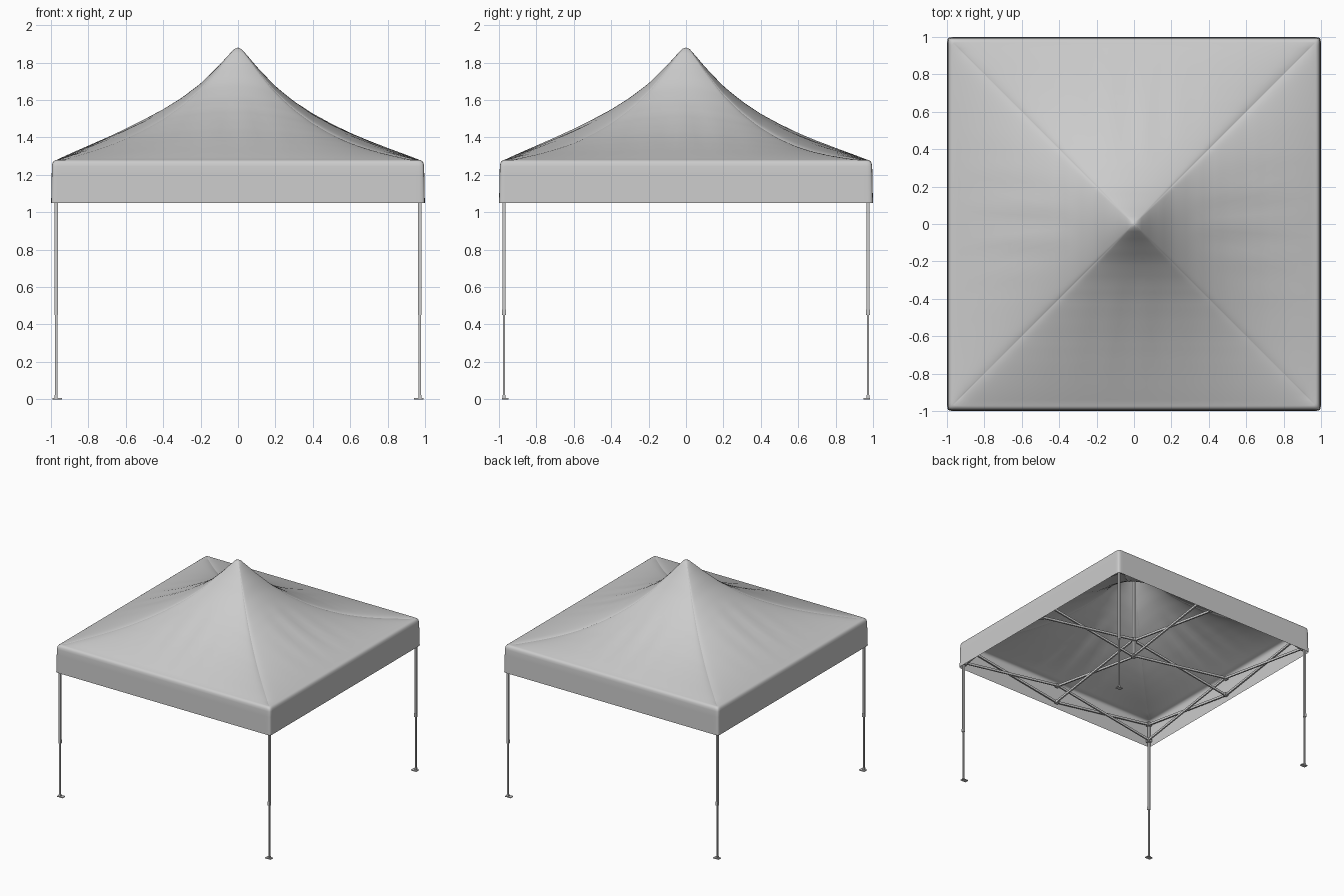
import bpy, bmesh, math
from mathutils import Vector

if "Cube" in bpy.data.objects:
    bpy.data.objects.remove(bpy.data.objects["Cube"])


def finish(bm, name, angle=35):
    me = bpy.data.meshes.new(name)
    bmesh.ops.recalc_face_normals(bm, faces=bm.faces)
    bm.to_mesh(me)
    bm.free()
    ob = bpy.data.objects.new(name, me)
    bpy.context.collection.objects.link(ob)
    bpy.ops.object.select_all(action='DESELECT')
    ob.select_set(True)
    bpy.context.view_layer.objects.active = ob
    bpy.ops.object.shade_smooth_by_angle(angle=math.radians(angle))
    return ob


def box(bm, centre, size):
    for v in bmesh.ops.create_cube(bm, size=1)['verts']:
        v.co = Vector(centre) + Vector([a * b for a, b in zip(v.co, size)])


def bar(bm, a, b, w=0.012, h=0.019):
    # rectangular tube between two points
    a, b = Vector(a), Vector(b)
    d = b - a
    side = d.cross(Vector((0, 0, 1))).normalized()
    up = side.cross(d).normalized()
    for v in bmesh.ops.create_cube(bm, size=1)['verts']:
        c = v.co.copy()
        v.co = (a + b) / 2 + d * c.x + side * (c.y * w) + up * (c.z * h)


# roof profile: distance from the axis, height
PROFILE = [(0, 1.88), (0.02, 1.872), (0.06, 1.828), (0.1, 1.782), (0.2, 1.68), (0.3, 1.602),
           (0.4, 1.537), (0.5, 1.482), (0.6, 1.432), (0.7, 1.388), (0.8, 1.347),
           (0.9, 1.308), (0.97, 1.28)]


def profile(r):
    for (r0, z0), (r1, z1) in zip(PROFILE, PROFILE[1:]):
        if r <= r1:
            return z0 + (z1 - z0) * (r - r0) / (r1 - r0)
    return PROFILE[-1][1]


def roof_z(x, y, r, t, side):
    # slopes bulge a little above the slack hips, with light wrinkles
    soft = r * (1 + abs(t) ** 30) ** (1 / 30)
    span = math.sin(math.pi * min(1, r / 0.97))
    lean = -0.012 * span * (x + y) / r
    slack = 0.06 * span * t * t
    wrinkle = 0.004 * math.sin(t * r * 34 + side * 1.7) * math.exp(-(t * 2.5) ** 2)
    wrinkle *= max(0, r - 0.3) * max(0, 0.97 - r) * 8
    return profile(soft) + lean - slack + wrinkle


# canopy cloth: square rings from the peak down to the valance hem
M = 40
radii = [0.01, 0.02, 0.04, 0.06, 0.08] + [0.1 + 0.03 * i for i in range(30)]
rings = [(r, None) for r in radii]
rings += [(0.978, 1.278), (0.986, 1.272), (0.992, 1.262), (0.995, 1.245),
          (0.996, 1.2), (0.997, 1.15), (0.998, 1.1), (0.999, 1.05)]
bm = bmesh.new()
peak = bm.verts.new((0, 0, 1.88))
prev = None
for r, zfix in rings:
    ring = []
    for side in range(4):
        ca, sa = round(math.cos(side * math.pi / 2)), round(math.sin(side * math.pi / 2))
        for i in range(M):
            t = math.sin((2 * i / M - 1) * math.pi / 2)
            x, y = r * t, -r
            c = 0.02 * max(0, r - 0.8) / 0.2
            dx, dy = abs(x) - (r - c), abs(y) - (r - c)
            if c > 0 and dx > 0 and dy > 0:
                k = c / math.hypot(dx, dy)
                x = math.copysign(r - c + dx * k, x)
                y = -(r - c + dy * k)
            X, Y = x * ca - y * sa, x * sa + y * ca
            z = roof_z(X, Y, r, t, side) if zfix is None else zfix
            ring.append(bm.verts.new((X, Y, z)))
    n = len(ring)
    for i in range(n):
        j = (i + 1) % n
        if prev:
            bm.faces.new((prev[i], ring[i], ring[j], prev[j]))
        else:
            bm.faces.new((peak, ring[i], ring[j]))
    prev = ring
finish(bm, "canopy_cloth", 60)

# four telescopic legs with feet, sliders and top brackets
L = 0.972
for sx in (-1, 1):
    for sy in (-1, 1):
        bm = bmesh.new()
        x, y = sx * L, sy * L
        box(bm, (x, y, 0.85), (0.017, 0.017, 0.80))
        box(bm, (x, y, 0.24), (0.012, 0.012, 0.47))
        box(bm, (x, y, 0.465), (0.020, 0.020, 0.03))
        box(bm, (x - sx * 0.006, y - sy * 0.006, 0.003), (0.05, 0.035, 0.006))
        box(bm, (x, y, 0.012), (0.016, 0.016, 0.02))
        for z in (1.085, 1.235):
            box(bm, (x - sx * 0.008, y - sy * 0.008, z), (0.034, 0.034, 0.03))
        finish(bm, f"{'front' if sy < 0 else 'back'}_{'left' if sx < 0 else 'right'}_leg")

# scissor trusses along the sides and across the middle
LOW, HIGH = 1.085, 1.235
for k, nm in enumerate(("front", "right", "back", "left")):
    ca, sa = round(math.cos(k * math.pi / 2)), round(math.sin(k * math.pi / 2))

    def P(x, y, z):
        return (x * ca - y * sa, x * sa + y * ca, z)

    bm = bmesh.new()
    S = -0.96
    for s in (-1, 1):
        bar(bm, P(s * 0.96, S - 0.006, HIGH), P(0, S - 0.006, LOW))
        bar(bm, P(s * 0.96, S + 0.006, LOW), P(0, S + 0.006, HIGH))
    for z in (LOW, HIGH):
        box(bm, P(0, S, z), (0.03, 0.03, 0.025))
    bar(bm, P(-0.006, S, HIGH), P(-0.006, 0, LOW))
    bar(bm, P(0.006, S, LOW), P(0.006, 0, HIGH))
    finish(bm, nm + "_truss")

# centre pole holding the peak
bm = bmesh.new()
box(bm, (0, 0, 1.46), (0.02, 0.02, 0.78))
for z in (LOW, HIGH):
    box(bm, (0, 0, z), (0.036, 0.036, 0.028))
finish(bm, "centre_pole")
